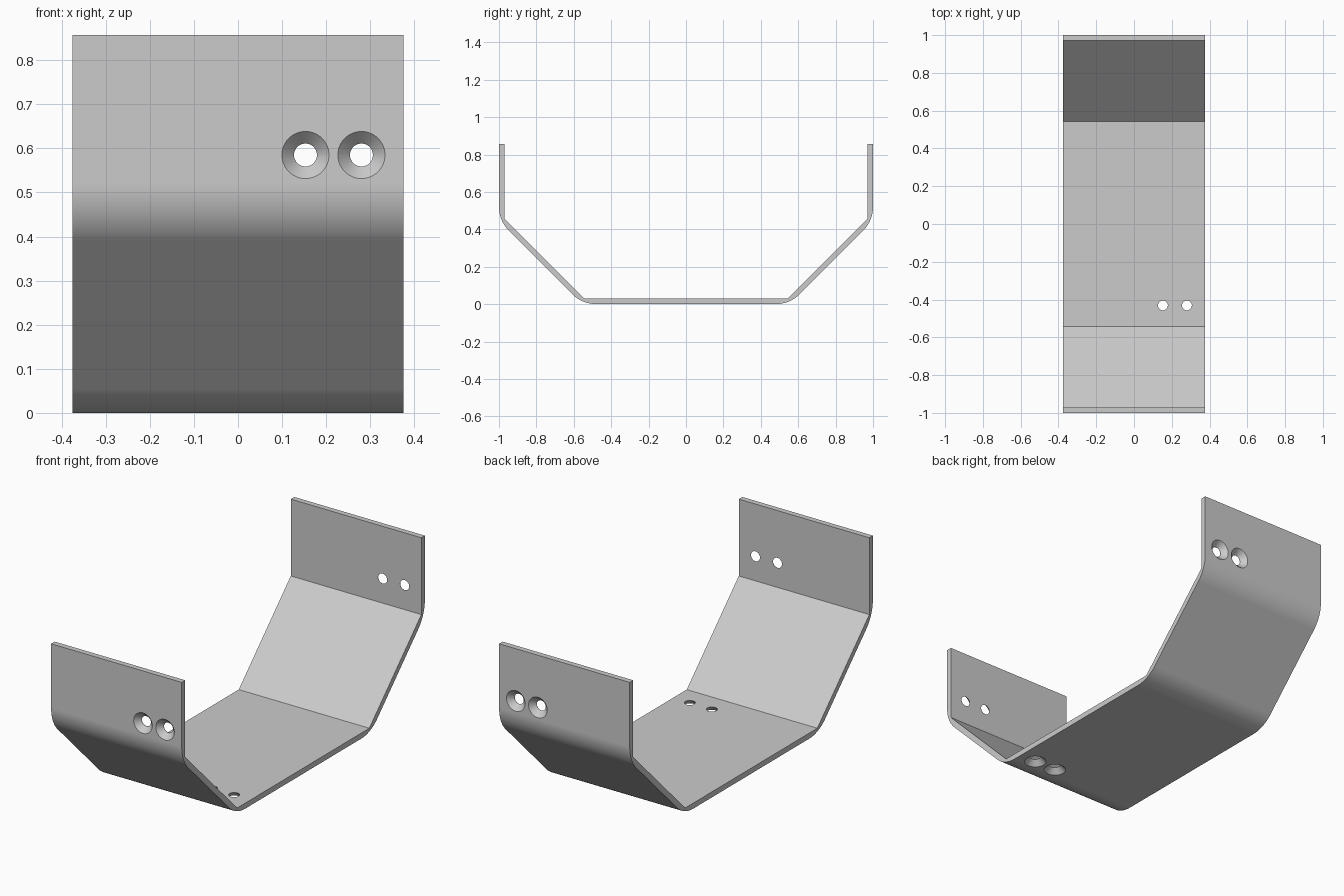
import bpy, bmesh, math
from mathutils import Matrix, Vector

if "Cube" in bpy.data.objects:
    bpy.data.objects.remove(bpy.data.objects["Cube"])

HALF_WIDTH = 0.376
THICK = 0.029
TOP = 0.857
FLOOR_HALF = 0.543          # inner bend where the floor meets the slope
BEND_RADIUS = 0.185
HOLE_R, SINK_R = 0.026, 0.0535
HOLE_X = (0.153, 0.28)

steel = bpy.data.materials.new("light_grey_metal")
steel.use_nodes = True
grey = (0.6, 0.6, 0.6, 1)
steel.diffuse_color = grey
steel.node_tree.nodes["Principled BSDF"].inputs["Base Color"].default_value = grey


def make_object(name, bm):
    bmesh.ops.recalc_face_normals(bm, faces=bm.faces[:])
    mesh = bpy.data.meshes.new(name)
    bm.to_mesh(mesh)
    bm.free()
    mesh.materials.append(steel)
    obj = bpy.data.objects.new(name, mesh)
    bpy.context.collection.objects.link(obj)
    return obj


def bend(centre, start, steps=12):
    """Points of a 45 degree outer bend, from the start angle onward."""
    return [(centre[0] + BEND_RADIUS * math.cos(a), centre[1] + BEND_RADIUS * math.sin(a))
            for a in (math.radians(start + 45 * i / steps) for i in range(steps + 1))]


# Half profile (y, z): outer side going up, then inner side coming down
t = math.tan(math.pi / 8)
wall_in = 1 - THICK
knee_z = THICK + wall_in - FLOOR_HALF
low_centre = (FLOOR_HALF + t * (THICK - BEND_RADIUS), BEND_RADIUS)
high_centre = (1 - BEND_RADIUS, knee_z + t * (BEND_RADIUS - THICK))
outer = bend(low_centre, -90) + bend(high_centre, -45) + [(1, TOP)]
inner = [(wall_in, TOP), (wall_in, knee_z), (FLOOR_HALF, THICK)]
half = outer + inner
profile = half + [(-y, z) for y, z in reversed(half)]

# Bent strip
bm = bmesh.new()
cap = bm.faces.new([bm.verts.new((-HALF_WIDTH, y, z)) for y, z in profile])
side = bmesh.ops.extrude_face_region(bm, geom=[cap])
bmesh.ops.translate(bm, vec=(2 * HALF_WIDTH, 0, 0),
                    verts=[v for v in side["geom"] if isinstance(v, bmesh.types.BMVert)])
bracket = make_object("bent_bracket", bm)


def add_cutter(bm, location, inward, sides=48):
    """Countersunk hole shape, starting just outside the surface."""
    slope = (SINK_R - HOLE_R) / (THICK - 0.001)
    rings = [(-0.01, SINK_R + 0.01 * slope), (THICK - 0.001, HOLE_R), (THICK + 0.02, HOLE_R)]
    turn = Vector((0, 0, 1)).rotation_difference(Vector(inward)).to_matrix().to_4x4()
    place = Matrix.Translation(location) @ turn
    loops = [[bm.verts.new(place @ Vector((r * math.cos(a), r * math.sin(a), d)))
              for a in (math.tau * i / sides for i in range(sides))] for d, r in rings]
    for low, high in zip(loops, loops[1:]):
        for i in range(sides):
            j = (i + 1) % sides
            bm.faces.new((low[i], low[j], high[j], high[i]))
    bm.faces.new(loops[0][::-1])
    bm.faces.new(loops[-1])


# Pairs of screw holes in both walls and the floor
bm = bmesh.new()
for x in HOLE_X:
    add_cutter(bm, (x, -1, 0.585), (0, 1, 0))
    add_cutter(bm, (x, 1, 0.585), (0, -1, 0))
    add_cutter(bm, (x, -0.431, 0), (0, 0, 1))
cutter = make_object("hole_cutter", bm)
cutter.hide_render = True

bpy.ops.object.select_all(action="DESELECT")
bracket.select_set(True)
bpy.context.view_layer.objects.active = bracket
cut = bracket.modifiers.new("screw_holes", "BOOLEAN")
cut.operation = "DIFFERENCE"
cut.solver = "EXACT"
cut.object = cutter
bpy.ops.object.modifier_apply(modifier=cut.name)
bpy.data.objects.remove(cutter)

# Smooth bends and cones, crisp edges, flat panels
bpy.ops.object.shade_smooth_by_angle(angle=math.radians(20))
normals = bracket.modifiers.new("flat_panels", "WEIGHTED_NORMAL")
normals.keep_sharp = True
